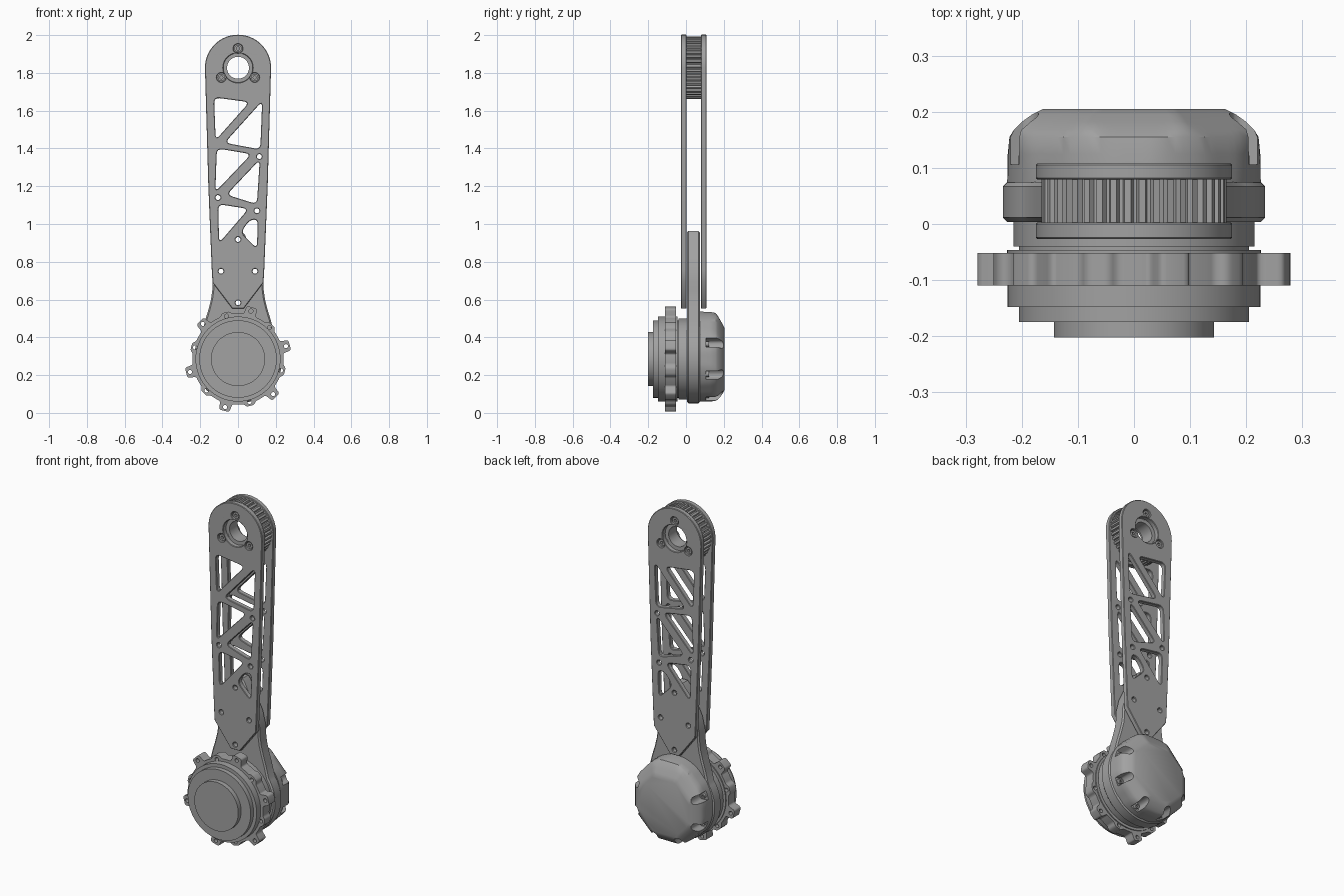
import bpy, bmesh, math
from mathutils import Vector, Matrix

cube = bpy.data.objects.get("Cube")
if cube:
    bpy.data.objects.remove(cube, do_unlink=True)

GREY = (0.36, 0.36, 0.36, 1)
metal = bpy.data.materials.new("plain grey metal")
metal.use_nodes = True
metal.diffuse_color = GREY
metal.node_tree.nodes["Principled BSDF"].inputs["Base Color"].default_value = GREY

HUB, TOP = 0.285, 1.827          # heights of the two axes


def link(name, mesh, angle=35):
    mesh.materials.clear()
    mesh.materials.append(metal)
    ob = bpy.data.objects.new(name, mesh)
    bpy.context.collection.objects.link(ob)
    bpy.ops.object.select_all(action='DESELECT')
    ob.select_set(True)
    bpy.context.view_layer.objects.active = ob
    bpy.ops.object.shade_smooth_by_angle(angle=math.radians(angle))
    return ob


def bake(ob):
    """Mesh of an object with its modifiers applied."""
    bpy.context.view_layer.update()
    deps = bpy.context.evaluated_depsgraph_get()
    mesh = bpy.data.meshes.new_from_object(ob.evaluated_get(deps))
    bpy.data.objects.remove(ob, do_unlink=True)
    return mesh


def polar(r, deg, cz=0):
    a = math.radians(deg)
    return (r * math.cos(a), cz + r * math.sin(a))


def circle(x, z, r, n=24):
    return [(x + r * math.cos(math.tau * i / n), z + r * math.sin(math.tau * i / n))
            for i in range(n)]


def rounded(points, cut, steps=5):
    """Polygon with its corners replaced by short curves."""
    pts, out = [Vector(p) for p in points], []
    for i, p in enumerate(pts):
        a, b = pts[i - 1] - p, pts[(i + 1) % len(pts)] - p
        a = p + a.normalized() * min(cut, a.length * 0.45)
        b = p + b.normalized() * min(cut, b.length * 0.45)
        for k in range(steps):
            t = k / (steps - 1)
            out.append(a * (1 - t) ** 2 + p * 2 * t * (1 - t) + b * t * t)
    return out


def mirrored(right):
    """Closed outline from its right half, listed from top to bottom."""
    return right + [(-x, z) for x, z in reversed(right) if abs(x) > 1e-5]


def slab(name, loops, y0, y1, chamfer=0.0):
    """Flat part in the xz plane; loops after the first are holes."""
    cu = bpy.data.curves.new(name, 'CURVE')
    cu.dimensions, cu.fill_mode, cu.extrude = '2D', 'BOTH', (y1 - y0) / 2
    for loop in loops:
        sp = cu.splines.new('POLY')
        sp.points.add(len(loop) - 1)
        for p, c in zip(sp.points, loop):
            p.co = (c[0], c[1], 0, 1)
        sp.use_cyclic_u = True
    tmp = bpy.data.objects.new(name, cu)
    bpy.context.collection.objects.link(tmp)
    mesh = bake(tmp)
    mesh.transform(Matrix.Translation((0, (y0 + y1) / 2, 0)) @ Matrix.Rotation(math.pi / 2, 4, 'X'))
    bm = bmesh.new()
    bm.from_mesh(mesh)
    bmesh.ops.remove_doubles(bm, verts=bm.verts, dist=1e-5)
    bmesh.ops.recalc_face_normals(bm, faces=bm.faces)
    if chamfer:
        rim = [e for e in bm.edges if len(e.link_faces) == 2
               and abs(e.verts[0].co.y - e.verts[1].co.y) < 1e-5
               and e.calc_face_angle() > 1]
        bmesh.ops.bevel(bm, geom=rim, offset=chamfer, segments=1, affect='EDGES')
    bm.to_mesh(mesh)
    bm.free()
    return link(name, mesh)


def loft(name, rings, n=96, angle=35):
    """Skin of (y, radius function) rings around the hub axis, capped."""
    bm = bmesh.new()
    rows = []
    for y, radius in rings:
        row = []
        for i in range(n):
            a = math.tau * i / n
            x, z = radius(a)
            row.append(bm.verts.new((x, y, HUB + z)))
        rows.append(row)
    for lo, hi in zip(rows, rows[1:]):
        for i in range(n):
            j = (i + 1) % n
            bm.faces.new((lo[i], lo[j], hi[j], hi[i]))
    bm.faces.new(rows[0])
    bm.faces.new(rows[-1])
    bmesh.ops.recalc_face_normals(bm, faces=bm.faces)
    mesh = bpy.data.meshes.new(name)
    bm.to_mesh(mesh)
    bm.free()
    return link(name, mesh, angle)


def round_ring(r):
    return lambda a: (r * math.cos(a), r * math.sin(a))


# Side plates with triangular windows and bolt holes
windows = [
    [(-.127, 1.67), (.06, 1.645), (-.118, 1.445)],
    [(.128, 1.65), (.118, 1.395), (-.07, 1.43)],
    [(-.112, 1.4), (.07, 1.37), (-.12, 1.17)],
    [(.115, 1.34), (.1, 1.105), (-.06, 1.155)],
    [(-.105, 1.105), (.055, 1.08), (-.1, .9)],
    [(.06, 1.02), (.105, 1.025), (.1, .87), (.015, .955)],
]
bracket_bolts = [(0, .918), (-.09, .75), (.09, .75), (0, .583)]
plate_bolts = bracket_bolts + [(.113, 1.357), (-.106, 1.14), (.1, 1.07)]
top_screws = [polar(.102, d, TOP) for d in (90, 210, 330)]

arc = [polar(.175, 90 - 90 * i / 16, TOP) for i in range(17)]
plate = mirrored(arc + [(.157, 1.2), (.139, .76), (.135, .69), (.03, .552)])
plate_loops = [plate, circle(0, TOP, .078, 40)]
plate_loops += [rounded(w, .032) for w in windows]
plate_loops += [circle(x, z, .013, 16) for x, z in plate_bolts]
plate_loops += [circle(x, z, .024) for x, z in top_screws]
slab("front_plate", plate_loops, -.027, .003, .003)
slab("back_plate", plate_loops, .079, .108, .003)

# Toothed drum between the plates
TEETH = 40
gear = []
for i in range(TEETH):
    for r, f in ((.155, .05), (.165, .2), (.165, .65), (.155, .8)):
        gear.append(polar(r, (i + f) * 360 / TEETH, TOP))
slab("toothed_drum", [gear, circle(0, TOP, .058, 40)], .003, .079)

# Socket screws around the upper bore
for i, (x, z) in enumerate(top_screws):
    for side, y0, y1 in (("front", -.02, .004), ("back", .078, .101)):
        slab(f"{side}_top_screw_{i + 1}", [circle(x, z, .019), circle(x, z, .009, 6)], y0, y1)

# Bracket: pointed tongue between the plates, waisted neck and round hub
neck = [(.02, .962), (.035, .945), (.115, .78), (.135, .7), (.136, .65),
        (.143, .6), (.157, .545), (.174, .49)]
neck += [polar(.234, 35 - 125 * i / 30, HUB) for i in range(31)]
slab("hub_bracket", [mirrored(neck)] + [circle(x, z, .013, 16) for x, z in bracket_bolts],
     .004, .075, .008)

# Front drive: stepped discs
for name, r, y0, y1 in (("inner_collar", .215, -.04, .006),
                        ("flange_seat", .226, -.054, -.046),
                        ("collar_groove", .205, -.048, -.038),
                        ("outer_step", .225, -.148, -.108),
                        ("middle_step", .205, -.175, -.146),
                        ("front_cap", .143, -.202, -.173)):
    loft(name, [(y0, round_ring(r)), (y1, round_ring(r))])

# Lobed mounting flange, large and small lugs alternating
outline, lug_holes = [], []
for k in range(12):
    c = 15 + 30 * k
    reach, half, root = (.285, 5.5, 8) if k % 2 == 0 else (.257, 4.5, 8)
    outline += [polar(.241, c - root, HUB), polar(reach, c - half, HUB),
                polar(reach, c + half, HUB), polar(.241, c + root, HUB),
                polar(.241, c + 12, HUB), polar(.241, c + 18, HUB)]
    lug_holes.append(circle(*polar(reach - .022, c, HUB), .011, 16))
slab("lobed_flange", [rounded(outline, .012, 4)] + lug_holes, -.11, -.052)


# Rear cover: round skirt turning into an eight-sided cap
def cover_ring(apothem, stretch):
    def radius(a):
        step = math.tau / 8
        off = (a + step / 2) % step - step / 2
        r = min(.228, apothem / math.cos(off))
        x, z = r * math.cos(a), r * math.sin(a)
        return x, z * (stretch if z > 0 else 1)
    return radius


cover = loft("rear_cover", [(y, cover_ring(a, s)) for y, a, s in (
    (.074, .226, 1.11), (.125, .225, 1.11), (.155, .222, 1.1), (.168, .214, 1.07),
    (.182, .2, 1.03), (.195, .182, 1), (.205, .162, 1))])

# Screw pockets cut in the cover corners, all but the two upper ones
pockets = [-157.5 + 45 * i for i in range(8) if i not in (5, 6)]
pockets = [d for d in (22.5, 157.5, 202.5, 247.5, 292.5, 337.5)]
for i, d in enumerate(pockets):
    slot = [polar(r, d + s, HUB) for r, s in ((.188, -6.5), (.26, -6), (.26, 6), (.188, 6.5))]
    cutter = slab(f"pocket_cutter_{i + 1}", [rounded(slot, .02)], .106, .25)
    cutter.hide_render = True
    cutter.hide_viewport = True
    mod = cover.modifiers.new("pocket", 'BOOLEAN')
    mod.operation, mod.solver, mod.object = 'DIFFERENCE', 'EXACT', cutter
    x, z = polar(.207, d, HUB)
    slab(f"cover_screw_{i + 1}", [circle(x, z, .015), circle(x, z, .007, 6)], .104, .122)
cutters = [m.object for m in cover.modifiers]
cut_mesh = bake(cover)
for c in cutters:
    bpy.data.objects.remove(c, do_unlink=True)
link("rear_cover", cut_mesh)
